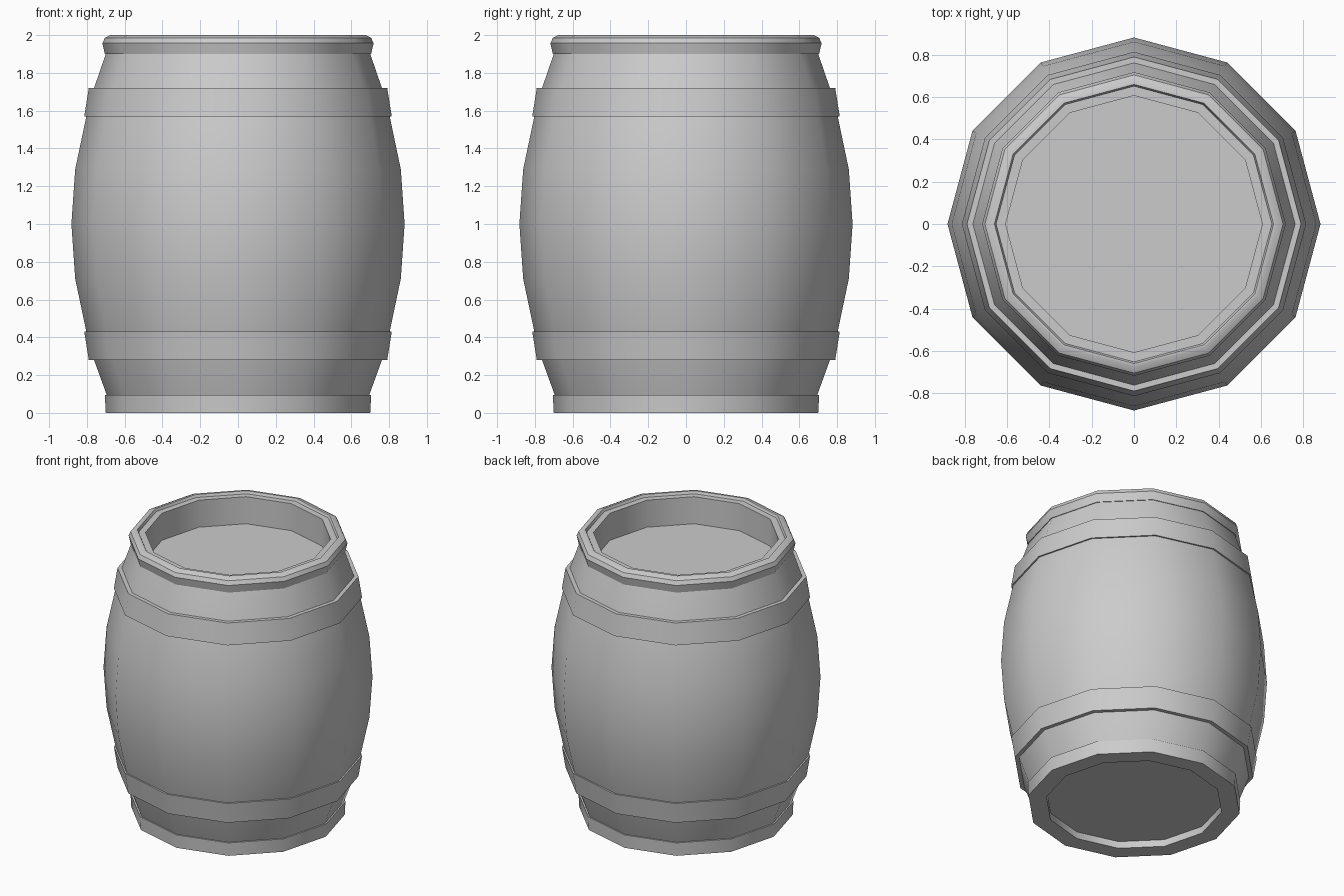
import bpy, bmesh, math

if "Cube" in bpy.data.objects:
    bpy.data.objects.remove(bpy.data.objects["Cube"])

SIDES = 12


def lathe(name, profile, closed=False):
    """Spin an (r, z) profile around z; r = 0 points become end discs."""
    bm = bmesh.new()
    rings = []
    for r, z in profile:
        rings.append([bm.verts.new((r * math.cos(2 * math.pi * i / SIDES),
                                    r * math.sin(2 * math.pi * i / SIDES), z))
                      for i in range(SIDES)])
    pairs = list(zip(rings, rings[1:]))
    if closed:
        pairs.append((rings[-1], rings[0]))
    for a, b in pairs:
        for i in range(SIDES):
            j = (i + 1) % SIDES
            bm.faces.new((a[i], a[j], b[j], b[i]))
    if not closed:
        bm.faces.new(rings[0][::-1])
        bm.faces.new(rings[-1])
    bmesh.ops.recalc_face_normals(bm, faces=bm.faces)
    mesh = bpy.data.meshes.new(name)
    bm.to_mesh(mesh)
    bm.free()
    obj = bpy.data.objects.new(name, mesh)
    bpy.context.collection.objects.link(obj)
    bpy.ops.object.select_all(action='DESELECT')
    obj.select_set(True)
    bpy.context.view_layer.objects.active = obj
    bpy.ops.object.shade_smooth_by_angle(angle=math.radians(32))
    return obj


# Barrel shell: recessed base, foot, bulging staves, rolled rim, sunken lid
lathe("barrel_body", [
    (0.58, 0.05), (0.58, 0.0),
    (0.70, 0.0), (0.705, 0.095), (0.695, 0.095),
    (0.762, 0.28), (0.803, 0.43), (0.862, 0.71), (0.882, 1.0),
    (0.862, 1.29), (0.803, 1.57), (0.762, 1.72), (0.70, 1.90),
    (0.705, 1.90), (0.718, 1.957), (0.705, 1.985), (0.675, 2.0),
    (0.66, 2.0), (0.652, 1.982), (0.607, 1.982), (0.607, 1.787),
])

# Hoops, the upper one mirrored about mid height
hoop = [(0.75, 0.28), (0.79, 0.28), (0.814, 0.43), (0.79, 0.43)]
lathe("lower_hoop", hoop, closed=True)
lathe("upper_hoop", [(r, 2 - z) for r, z in hoop], closed=True)
